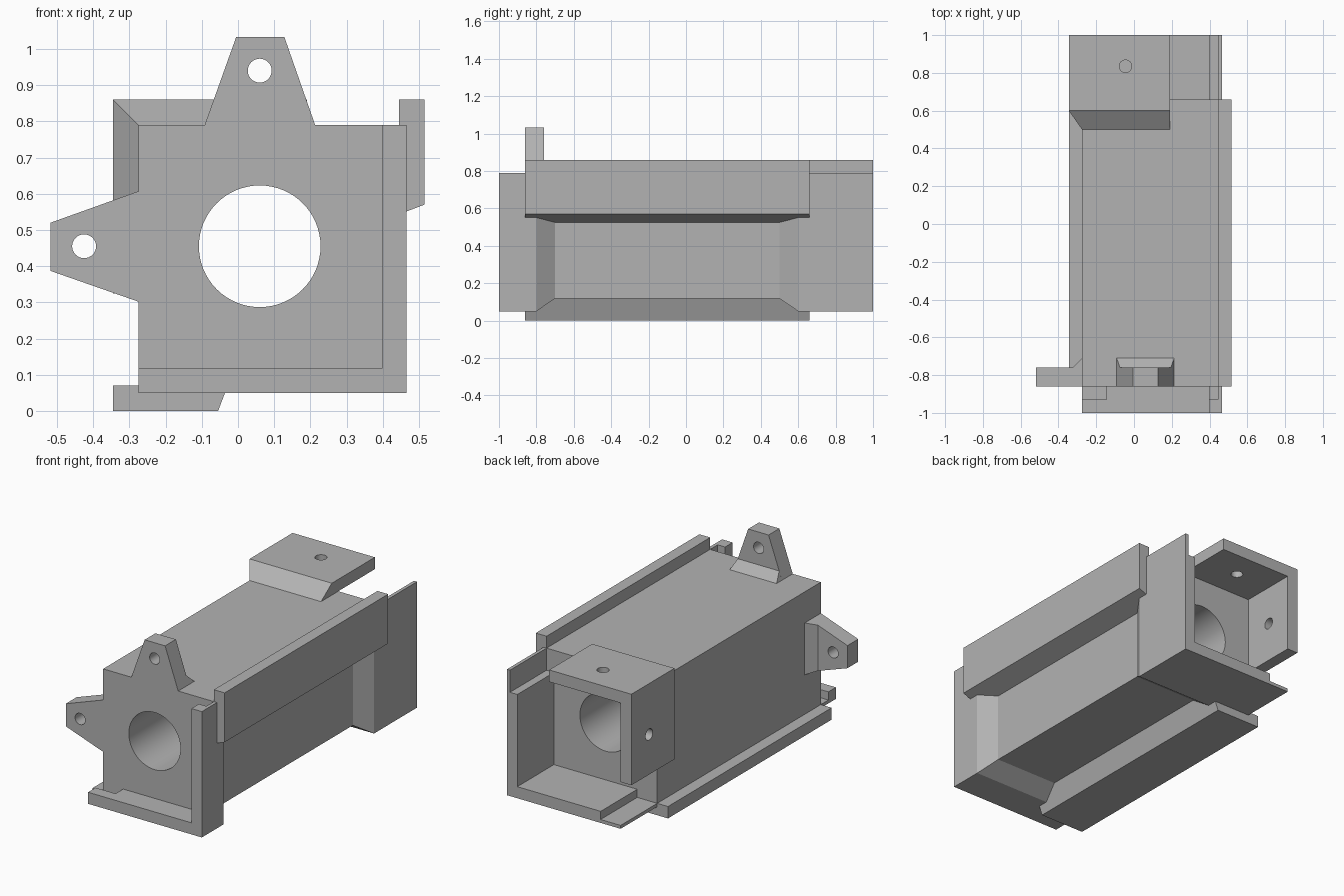
import bpy, bmesh, math
from mathutils import Matrix

if "Cube" in bpy.data.objects:
    bpy.data.objects.remove(bpy.data.objects["Cube"])

# Square body: left, right, bottom, top; every attachment repeats across its diagonal
L, R, B, T = -0.275, 0.397, 0.118, 0.79
CX, CZ = 0.06, 0.455
Y0, Y1 = -0.86, 0.66

grey = bpy.data.materials.new("grey")
grey.diffuse_color = (0.45, 0.45, 0.45, 1)
grey.use_nodes = True
grey.node_tree.nodes["Principled BSDF"].inputs["Base Color"].default_value = grey.diffuse_color


def flip(p):
    """Mirror a point across the body's diagonal (top <-> left, right <-> bottom)."""
    x, y, z = p
    return (round(0.515 - z, 4), y, round(0.515 - x, 4))


def finish(bm, name):
    bmesh.ops.recalc_face_normals(bm, faces=bm.faces)
    me = bpy.data.meshes.new(name)
    bm.to_mesh(me)
    bm.free()
    me.materials.append(grey)
    ob = bpy.data.objects.new(name, me)
    bpy.context.collection.objects.link(ob)
    return ob


def hull(name, pts):
    bm = bmesh.new()
    for p in pts:
        bm.verts.new(p)
    bmesh.ops.convex_hull(bm, input=bm.verts)
    bmesh.ops.dissolve_limit(bm, angle_limit=0.01, verts=bm.verts, edges=bm.edges)
    return finish(bm, name)


def extrude(name, pts, depth):
    bm = bmesh.new()
    f = bm.faces.new([bm.verts.new(p) for p in pts])
    ext = bmesh.ops.extrude_face_region(bm, geom=[f])
    moved = [v for v in ext["geom"] if isinstance(v, bmesh.types.BMVert)]
    bmesh.ops.translate(bm, verts=moved, vec=(0, depth, 0))
    return finish(bm, name)


def box(x0, x1, y0, y1, z0, z1):
    return [(x, y, z) for x in (x0, x1) for y in (y0, y1) for z in (z0, z1)]


def cylinder(name, center, radius, depth, axis, segs):
    bm = bmesh.new()
    rot = Matrix.Rotation(math.pi / 2, 4, axis) if axis != 'Z' else Matrix()
    bmesh.ops.create_cone(bm, cap_ends=True, segments=segs, radius1=radius, radius2=radius,
                          depth=depth, matrix=Matrix.Translation(center) @ rot)
    return finish(bm, name)


def boolean(ob, other, op):
    m = ob.modifiers.new(op.lower(), 'BOOLEAN')
    m.operation, m.solver, m.object = op, 'EXACT', other
    bpy.context.view_layer.objects.active = ob
    bpy.ops.object.modifier_apply(modifier=m.name)
    bpy.data.objects.remove(other)


# Main body
housing = hull("housing", box(L, R, Y0, Y1, B, T))


def ring(pts, y):
    return [(x, y, z) for x, z in pts]


wall = [(R, B), (0.465, 0.05), (0.465, T), (R, T)]
rail = [(R, 0.525), (0.515, 0.57), (0.515, 0.86), (0.445, 0.86), (0.445, T), (R, T)]
plate = [(L, T), (-0.345, 0.86), (0.19, 0.86), (0.19, T)]
lug = [(-0.092, T), (-0.005, 1.033), (0.128, 1.033), (0.213, T)]
foot = [(-0.074, 0.84), (0.195, 0.84)]

for mirror in (False, True):
    def place(pts):
        return [flip(p) for p in pts] if mirror else pts
    parts = []
    # End walls with tapered inner ends and a notch near the free edge
    for name, outer, bend, inner, n0, n1 in (("front_wall", -1, -0.8, -0.7, -0.93, Y0),
                                             ("back_wall", 1, 0.6, 0.5, Y1, 1.1)):
        w = hull(name, place(ring(wall, outer) + ring(wall, bend) + ring([(R, B), (R, T)], inner)))
        boolean(w, hull("notch_cutter", place(box(0.35, 0.445, n0, n1, 0.66, 0.9))), 'DIFFERENCE')
        parts.append(w)
    # Long rail with raised lip
    parts.append(extrude("rail", place(ring(rail, Y0)), Y1 - Y0))
    # Rear plate with sloped front and a screw hole
    p = hull("rear_plate", place(ring(plate, 1) + ring(plate, 0.6) + ring([(L, T), (0.19, T)], 0.5)))
    boolean(p, cylinder("screw_cutter", place([(-0.045, 0.835, 0.82)])[0], 0.033, 0.3,
                        'Y' if mirror else 'Z', 32), 'DIFFERENCE')
    parts.append(p)
    # Front lug with hole, and the wedge behind it
    g = extrude("lug", place(ring(lug, Y0)), 0.1)
    boolean(g, cylinder("lug_cutter", place([(CX, -0.81, 0.94)])[0], 0.033, 0.4, 'X', 32), 'DIFFERENCE')
    parts.append(g)
    parts.append(hull("lug_wedge", place(ring([lug[0], lug[3]] + foot, -0.76)
                                         + ring([lug[0], lug[3]], -0.71))))
    for part in parts:
        boolean(housing, part, 'UNION')

# Central bore
boolean(housing, cylinder("bore_cutter", (CX, 0, CZ), 0.168, 3, 'X', 64), 'DIFFERENCE')

# Clean up and shade
bm = bmesh.new()
bm.from_mesh(housing.data)
bmesh.ops.remove_doubles(bm, verts=bm.verts, dist=0.0005)
bmesh.ops.dissolve_limit(bm, angle_limit=0.01, verts=bm.verts, edges=bm.edges)
bm.to_mesh(housing.data)
bm.free()
housing.select_set(True)
bpy.context.view_layer.objects.active = housing
bpy.ops.object.shade_smooth_by_angle(angle=math.radians(30))
